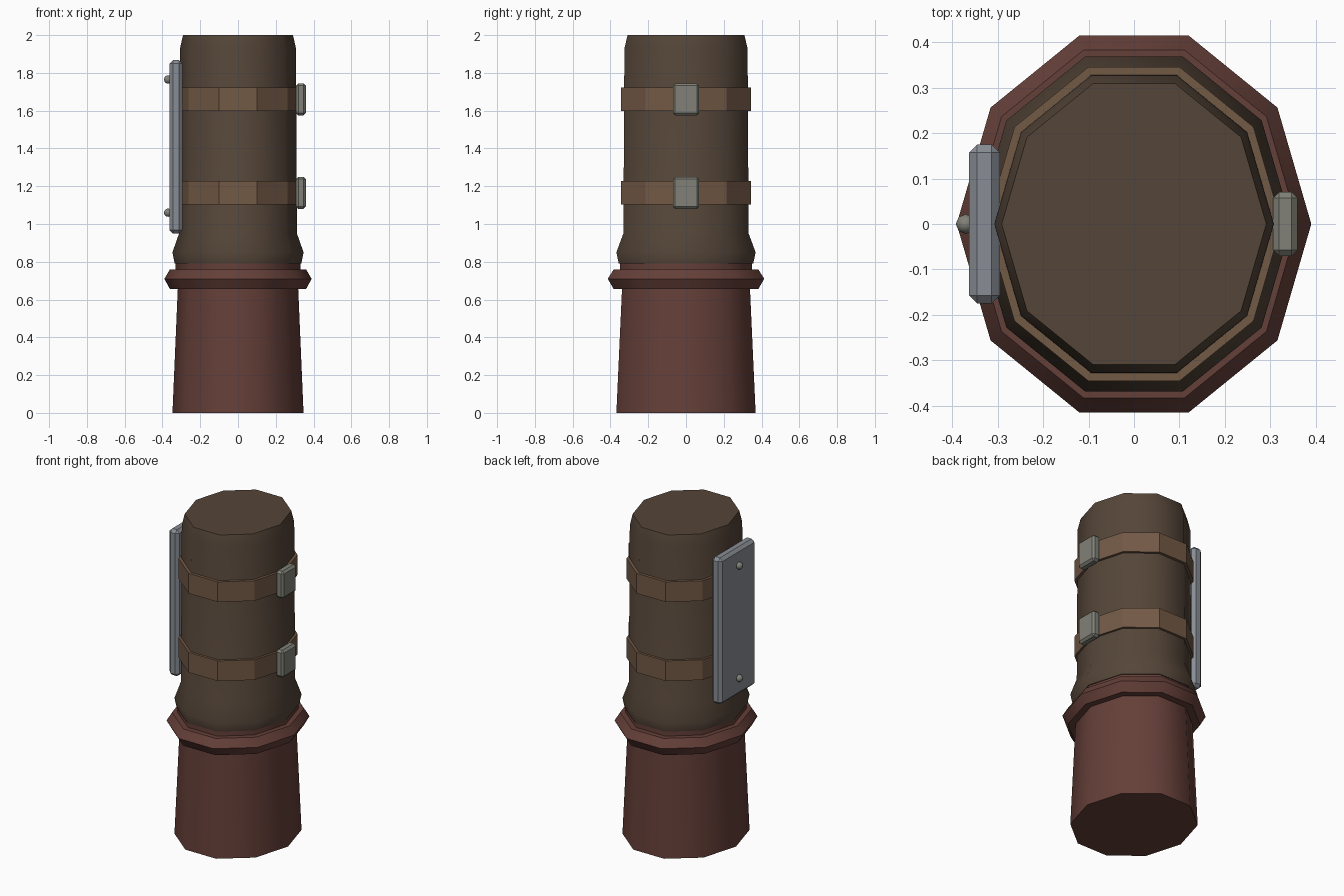
import bpy, bmesh, math

if "Cube" in bpy.data.objects:
    bpy.data.objects.remove(bpy.data.objects["Cube"])

RATIO = 1.117   # depth / width of the oval section
SIDES = 10


def material(name, rgb):
    m = bpy.data.materials.new(name)
    m.diffuse_color = (*rgb, 1)
    m.use_nodes = True
    m.node_tree.nodes["Principled BSDF"].inputs["Base Color"].default_value = m.diffuse_color
    return m


RED = material("red_cloth", (0.13, 0.05, 0.04))
BROWN = material("brown_leather", (0.09, 0.06, 0.04))
TAN = material("tan_leather", (0.17, 0.1, 0.06))
STEEL = material("steel", (0.25, 0.27, 0.3))
BUCKLE = material("buckle_metal", (0.22, 0.22, 0.19))


def finish(name, bm, mat, smooth=False):
    bmesh.ops.recalc_face_normals(bm, faces=bm.faces[:])
    me = bpy.data.meshes.new(name)
    bm.to_mesh(me)
    bm.free()
    me.materials.append(mat)
    ob = bpy.data.objects.new(name, me)
    bpy.context.collection.objects.link(ob)
    if smooth:
        bpy.ops.object.select_all(action='DESELECT')
        ob.select_set(True)
        bpy.context.view_layer.objects.active = ob
        bpy.ops.object.shade_smooth_by_angle(angle=math.radians(45))
    return ob


def oval_solid(name, profile, mat, smooth=True, closed=False):
    """Sweep a (radius, z) profile round an oval; capped, or closed as a ring."""
    bm = bmesh.new()
    rings = []
    for r, z in profile:
        rings.append([bm.verts.new((r * math.cos(a), r * RATIO * math.sin(a), z))
                      for a in (2 * math.pi * i / SIDES for i in range(SIDES))])
    pairs = list(zip(rings, rings[1:]))
    if closed:
        pairs.append((rings[-1], rings[0]))
    else:
        bm.faces.new(rings[0])
        bm.faces.new(rings[-1])
    for lo, hi in pairs:
        for i in range(SIDES):
            j = (i + 1) % SIDES
            bm.faces.new((lo[i], lo[j], hi[j], hi[i]))
    return finish(name, bm, mat, smooth)


def bevelled_box(name, lo, hi, bevel, mat):
    bm = bmesh.new()
    bmesh.ops.create_cube(bm, size=1)
    for v in bm.verts:
        for k in range(3):
            v.co[k] = lo[k] if v.co[k] < 0 else hi[k]
    bmesh.ops.bevel(bm, geom=bm.edges[:], offset=bevel, segments=1, affect='EDGES')
    return finish(name, bm, mat)


# Sleeve, its rolled ring and the short cuff above it
oval_solid("sleeve", [(0.347, 0), (0.317, 0.70)], RED)
oval_solid("sleeve_ring", [(0.36, 0.655), (0.39, 0.71), (0.36, 0.76)], RED)
oval_solid("sleeve_cuff", [(0.33, 0.70), (0.33, 0.80)], RED)

# Leather bracer with a flared lower edge
oval_solid("bracer", [(0.335, 0.79), (0.347, 0.85), (0.312, 0.95),
                      (0.307, 1.93), (0.291, 2.0)], BROWN)

# Straps with their buckles
for i, z in enumerate((1.165, 1.66), 1):
    oval_solid(f"strap_{i}", [(0.295, z - 0.063), (0.325, z - 0.063),
                              (0.325, z + 0.063), (0.295, z + 0.063)],
               TAN, smooth=False, closed=True)
    bevelled_box(f"buckle_{i}", (0.306, -0.07, z - 0.085),
                 (0.36, 0.07, z + 0.085), 0.013, BUCKLE)

# Side guard plate with rivets
bevelled_box("guard_plate", (-0.363, -0.175, 0.95), (-0.295, 0.175, 1.867), 0.018, STEEL)
for i, z in enumerate((1.06, 1.765), 1):
    bm = bmesh.new()
    bmesh.ops.create_uvsphere(bm, u_segments=8, v_segments=6, radius=0.022)
    bmesh.ops.translate(bm, verts=bm.verts[:], vec=(-0.37, 0, z))
    finish(f"rivet_{i}", bm, BUCKLE, smooth=True)
